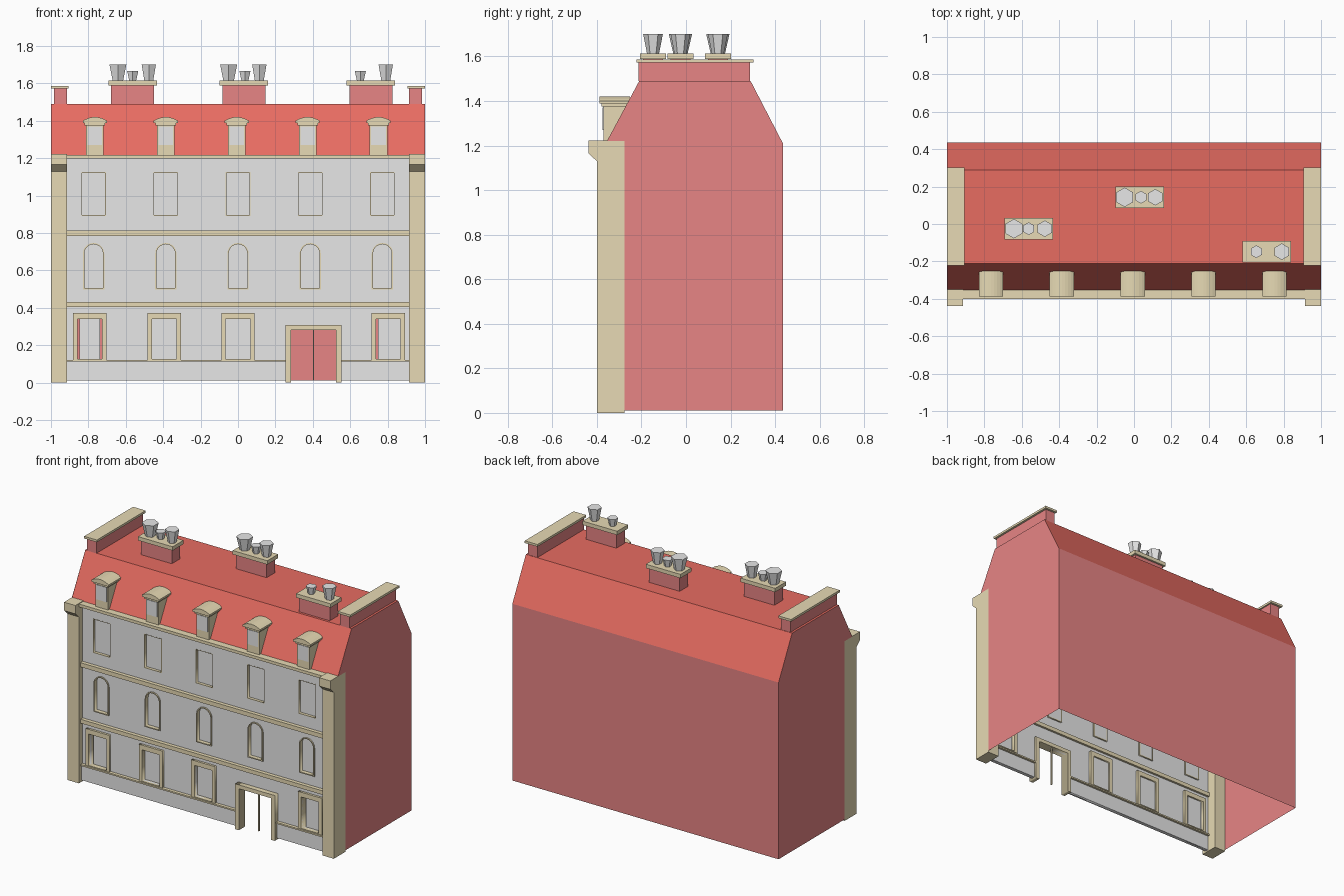
import bpy, bmesh, math
from mathutils import Matrix

cube = bpy.data.objects.get("Cube")
if cube:
    bpy.data.objects.remove(cube, do_unlink=True)


def material(name, rgb):
    m = bpy.data.materials.new(name)
    m.use_nodes = True
    color = (*rgb, 1)
    m.diffuse_color = color
    node = next(n for n in m.node_tree.nodes if n.type == 'BSDF_PRINCIPLED')
    node.inputs["Base Color"].default_value = color
    node.inputs["Roughness"].default_value = 0.8
    return m


GREY = material("pale grey", (0.8, 0.8, 0.8))
STONE = material("tan stone", (0.82, 0.72, 0.47))
BRICK = material("pink brick", (0.82, 0.24, 0.24))
ROOF = material("red roof", (0.86, 0.16, 0.13))


def add_mesh(name, mesh, mat):
    mesh.materials.clear()
    mesh.materials.append(mat)
    obj = bpy.data.objects.new(name, mesh)
    bpy.context.collection.objects.link(obj)
    return obj


def from_bmesh(name, bm, mat):
    mesh = bpy.data.meshes.new(name)
    bm.to_mesh(mesh)
    bm.free()
    return add_mesh(name, mesh, mat)


def place(axis, t, u, v):
    return {'x': (t, u, v), 'y': (u, t, v), 'z': (u, v, t)}[axis]


def prism(name, pts, axis, a, b, mat, end_pts=None):
    """Extrude an outline along an axis, optionally to a different end outline."""
    bm = bmesh.new()
    start = [bm.verts.new(place(axis, a, *p)) for p in pts]
    end = [bm.verts.new(place(axis, b, *p)) for p in (end_pts or pts)]
    bm.faces.new(start)
    bm.faces.new(end)
    for i in range(len(pts)):
        j = (i + 1) % len(pts)
        bm.faces.new((start[i], start[j], end[j], end[i]))
    bmesh.ops.recalc_face_normals(bm, faces=bm.faces)
    return from_bmesh(name, bm, mat)


def rect(x0, x1, z0, z1):
    return [(x0, z0), (x1, z0), (x1, z1), (x0, z1)]


def box(name, x0, x1, y0, y1, z0, z1, mat):
    return prism(name, rect(x0, x1, z0, z1), 'y', y0, y1, mat)


def arch(x, half, z0, spring):
    """Round-headed window outline."""
    pts = [(x - half, z0), (x + half, z0)]
    for i in range(11):
        a = math.pi * i / 10
        pts.append((x + half * math.cos(a), spring + half * math.sin(a)))
    return pts


def plate(name, loops, y0, y1, mat):
    """Upright plate whose inner outlines become holes."""
    curve = bpy.data.curves.new(name, 'CURVE')
    curve.dimensions = '2D'
    curve.fill_mode = 'BOTH'
    curve.extrude = (y1 - y0) / 2
    for loop in loops:
        s = curve.splines.new('POLY')
        s.points.add(len(loop) - 1)
        for p, (x, z) in zip(s.points, loop):
            p.co = (x, z, 0, 1)
        s.use_cyclic_u = True
    tmp = bpy.data.objects.new(name + " outline", curve)
    bpy.context.collection.objects.link(tmp)
    dg = bpy.context.evaluated_depsgraph_get()
    mesh = bpy.data.meshes.new_from_object(tmp.evaluated_get(dg))
    bpy.data.objects.remove(tmp, do_unlink=True)
    mesh.transform(Matrix.Translation((0, (y0 + y1) / 2, 0))
                   @ Matrix.Rotation(math.pi / 2, 4, 'X'))
    mesh.name = name
    return add_mesh(name, mesh, mat)


def sheet(name, polys, mat):
    bm = bmesh.new()
    for poly in polys:
        bm.faces.new([bm.verts.new(p) for p in poly])
    return from_bmesh(name, bm, mat)


# Brick shell: back wall and two gables, open underneath
EAVE, RIDGE, BACK = 1.21, 1.49, 0.435
sheet("back_wall", [[(1, BACK, 0.01), (-1, BACK, 0.01), (-1, BACK, EAVE), (1, BACK, EAVE)]], BRICK)
gable = [(-0.275, 0.01), (BACK, 0.01), (BACK, EAVE), (0.29, RIDGE),
         (-0.21, RIDGE), (-0.355, 1.22), (-0.275, 1.22)]
for side, x in (("left", 1), ("right", -1)):
    loop = [(x, y, z) for y, z in gable]
    sheet(side + "_gable_wall", [loop if x > 0 else loop[::-1]], BRICK)

# Mansard roof
line = [(-0.355, 1.215), (-0.21, RIDGE), (0.29, RIDGE), (BACK, EAVE)]
sheet("mansard_roof", [[(-1, *p), (1, *p), (1, *q), (-1, *q)]
                       for p, q in zip(line, line[1:])], ROOF)

# Front wall with window openings and door notch
EDGE = 0.915
columns = [-0.772, -0.386, 0, 0.386, 0.772]
ground = [-0.793, -0.394, 0, 0.803]
upper_holes = [rect(x - 0.066, x + 0.066, 0.892, 1.125) for x in columns]
arch_holes = [arch(x, 0.057, 0.498, 0.69) for x in columns]
ground_holes = [rect(x - 0.066, x + 0.066, 0.127, 0.34) for x in ground]
DOOR0, DOOR1 = 0.283, 0.523
outline = [(-EDGE, 0.01), (DOOR0, 0.01), (DOOR0, 0.282), (DOOR1, 0.282),
           (DOOR1, 0.01), (EDGE, 0.01), (EDGE, 1.2), (-EDGE, 1.2)]
plate("front_wall", [outline] + upper_holes + arch_holes + ground_holes, -0.36, -0.345, GREY)

# Windows: stone frames with recessed panes
for i, x in enumerate(columns):
    plate(f"upper_window_frame_{i}",
          [upper_holes[i], rect(x - 0.062, x + 0.062, 0.896, 1.121)], -0.361, -0.335, STONE)
    plate(f"upper_window_pane_{i}", [upper_holes[i]], -0.341, -0.336, GREY)
    plate(f"arched_window_frame_{i}",
          [arch_holes[i], arch(x, 0.05, 0.505, 0.69)], -0.368, -0.335, STONE)
    plate(f"arched_window_pane_{i}", [arch_holes[i]], -0.341, -0.336, GREY)
gaps = [(0.012, 0.012), (0, 0), (0, 0), (0.012, 0)]
for i, (x, (g0, g1)) in enumerate(zip(ground, gaps)):
    plate(f"ground_window_surround_{i}",
          [rect(x - 0.089, x + 0.089, 0.12, 0.372), ground_holes[i]], -0.375, -0.325, STONE)
    box(f"ground_window_pane_{i}", x - 0.066 + g0, x + 0.066 - g1, -0.341, -0.336, 0.127, 0.34, GREY)

# Open doorway with surround and centre post
plate("door_surround", [[(0.255, 0), (DOOR0, 0), (DOOR0, 0.282), (DOOR1, 0.282), (DOOR1, 0),
                         (0.553, 0), (0.553, 0.308), (0.255, 0.308)]], -0.395, -0.33, STONE)
box("door_post", 0.4, 0.406, -0.355, -0.345, 0.01, 0.282, STONE)

# Plinth, ledge, string courses and cornice
for name, x0, x1 in (("right", -EDGE, 0.255), ("left", 0.553, EDGE)):
    box(name + "_plinth", x0, x1, -0.37, -0.345, 0.01, 0.112, GREY)
    box(name + "_plinth_ledge", x0, x1, -0.382, -0.33, 0.112, 0.122, STONE)
for name, z0, z1 in (("lower", 0.403, 0.43), ("upper", 0.785, 0.814)):
    box(name + "_string_course", -EDGE, EDGE, -0.385, -0.33, z0, z1, STONE)
box("cornice", -EDGE, EDGE, -0.4, -0.335, 1.198, 1.218, STONE)

# Corner pilasters with flared caps, and roof-end parapets
pilaster = [(-0.4, 0), (-0.4, 1.13), (-0.438, 1.165), (-0.438, 1.222), (-0.275, 1.222), (-0.275, 0)]
for side, s in (("left", 1), ("right", -1)):
    prism(side + "_pilaster", pilaster, 'x', s * EDGE, s, STONE)
    a, b = sorted((s * 0.915, s * 0.985))
    box(side + "_parapet", a, b, -0.213, 0.287, RIDGE, 1.572, BRICK)
    a, b = sorted((s * 0.905, s))
    box(side + "_parapet_cap", a, b, -0.222, 0.302, 1.572, 1.587, STONE)

# Dormers
cheek = [(-0.37, 1.215), (-0.37, 1.38), (-0.268, 1.38), (-0.355, 1.215)]
for i in range(5):
    x = -0.765 + 0.379 * i
    prism(f"dormer_body_{i}", cheek, 'x', x - 0.047, x + 0.047, STONE)
    box(f"dormer_pane_{i}", x - 0.039, x + 0.039, -0.374, -0.368, 1.27, 1.37, GREY)
    box(f"dormer_moulding_{i}", x - 0.055, x + 0.055, -0.38, -0.264, 1.375, 1.39, STONE)
    cap = [(x - 0.065, 1.388), (x + 0.065, 1.388)]
    for k in range(9):
        u = 1 - k / 4
        cap.append((x + 0.065 * u, 1.42 - 0.02 * u * u))
    prism(f"dormer_cap_{i}", cap, 'y', -0.388, -0.252, STONE)


# Chimneys with tapered six-sided pots
def hexagon(x, y, r):
    return [(x + r * math.sin(k * math.pi / 3), y + r * math.cos(k * math.pi / 3)) for k in range(6)]


LARGE, MEDIUM, SMALL = (0.052, 1.7), (0.044, 1.7), (0.034, 1.665)
chimneys = [("right", -0.563, -0.025, [(-0.079, LARGE), (0, SMALL), (0.086, MEDIUM)]),
            ("middle", 0.031, 0.143, [(-0.081, LARGE), (0.006, SMALL), (0.083, MEDIUM)]),
            ("left", 0.71, -0.148, [(-0.056, SMALL), (0.08, MEDIUM)])]
for side, x, y, pots in chimneys:
    box(side + "_chimney", x - 0.115, x + 0.115, y - 0.045, y + 0.045, RIDGE, 1.588, BRICK)
    box(side + "_chimney_cap", x - 0.13, x + 0.13, y - 0.058, y + 0.058, 1.588, 1.614, STONE)
    for k, (dx, (r, top)) in enumerate(pots):
        prism(f"{side}_chimney_pot_{k}", hexagon(x + dx, y, r * 0.62), 'z', 1.614, top, GREY,
              hexagon(x + dx, y, r))
